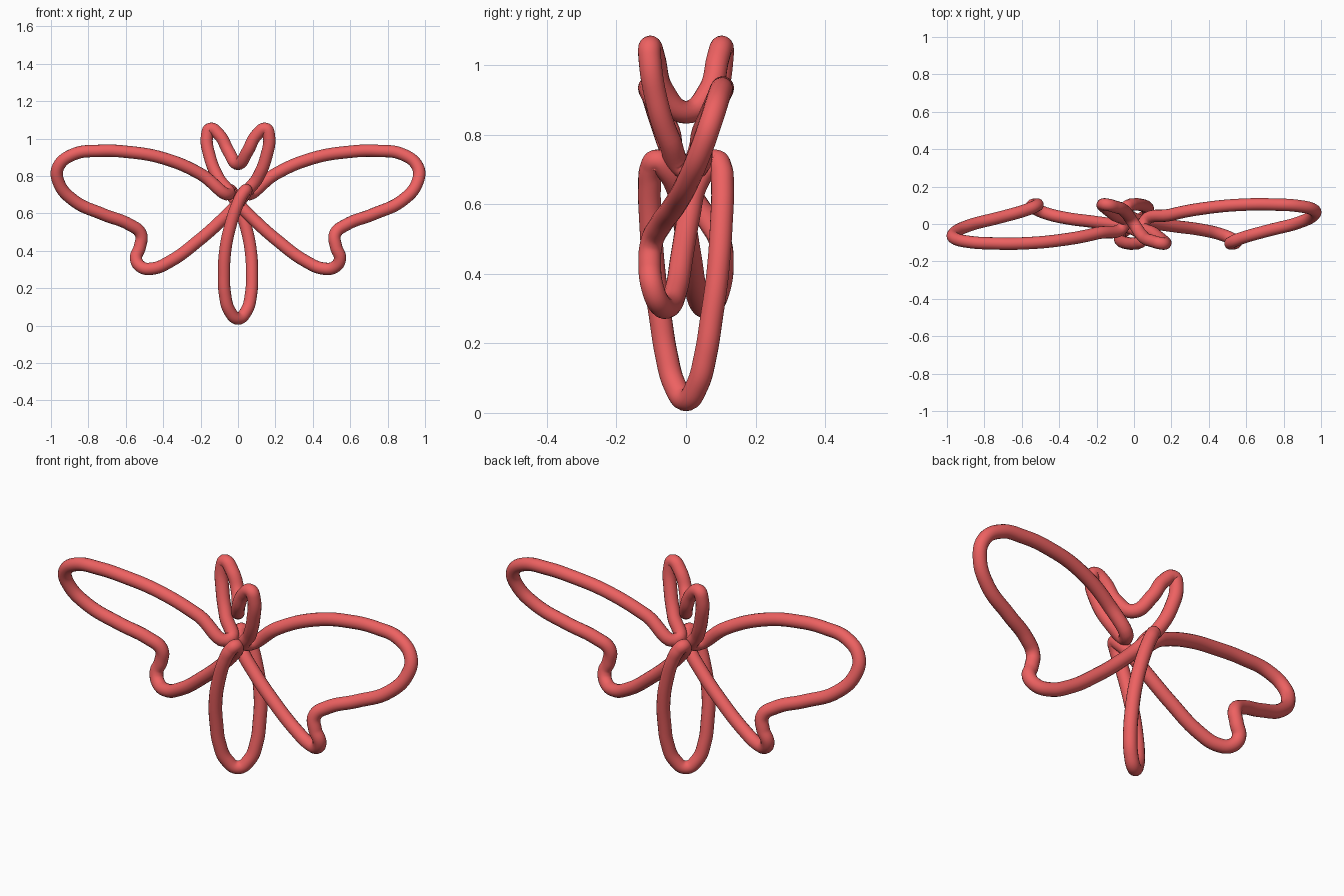
import bpy
from math import sin, cos, radians

if "Cube" in bpy.data.objects:
    bpy.data.objects.remove(bpy.data.objects["Cube"])

TUBE = 0.033      # tube radius
NODE_Z = 0.655    # height where all the loops meet
SWAY = 0.105      # depth of the front-back wave

# Half outline as (angle from straight up, distance from the node)
profile = [
    # antenna loop
    (0, .21), (10.3, .28), (15.3, .378), (20.7, .424), (24.3, .401),
    (31.5, .287), (38, .17), (45, .07),
    # upper wing
    (52, .25), (59, .466), (65.4, .66), (69.3, .791), (73.5, .918),
    (78.5, .98), (83.2, .967), (89, .88), (94.8, .722), (101.2, .591),
    # lower wing
    (107.6, .545), (114.1, .575), (118.4, .62), (123.2, .621),
    (127.3, .578), (130.7, .475), (133.5, .29), (136, .13), (139, 0),
    # small return loop, then the body loop
    (143.5, -.06), (148.5, -.082), (153, -.055), (157, 0), (161, .115),
    (165, .264), (169, .392), (171.8, .49), (175.5, .577), (180, .617),
]


def outline_point(angle, r):
    a = radians(angle)
    return (r * sin(a), -SWAY * sin(4 * a), NODE_Z + r * cos(a))


# Right half, then the same half turned 180 degrees about the vertical axis
right = [outline_point(a, r) for a, r in profile]
left = [(-x, -y, z) for x, y, z in reversed(right[1:-1])]
points = right + left

curve = bpy.data.curves.new("butterfly_tube", "CURVE")
curve.dimensions = "3D"
curve.resolution_u = 8
curve.bevel_depth = TUBE
curve.bevel_resolution = 6
spline = curve.splines.new("BEZIER")
spline.bezier_points.add(len(points) - 1)
spline.use_cyclic_u = True
for bp, co in zip(spline.bezier_points, points):
    bp.co = co
    bp.handle_left_type = bp.handle_right_type = "AUTO"

tube = bpy.data.objects.new("butterfly_tube", curve)
bpy.context.collection.objects.link(tube)

# Turn the swept tube into a smooth mesh
bpy.context.view_layer.objects.active = tube
tube.select_set(True)
bpy.ops.object.convert(target="MESH")
tube = bpy.context.object
bpy.ops.object.shade_smooth()

red = bpy.data.materials.new("red")
red.diffuse_color = (0.85, 0.12, 0.12, 1)
red.use_nodes = True
red.node_tree.nodes["Principled BSDF"].inputs["Base Color"].default_value = red.diffuse_color
tube.data.materials.clear()
tube.data.materials.append(red)
